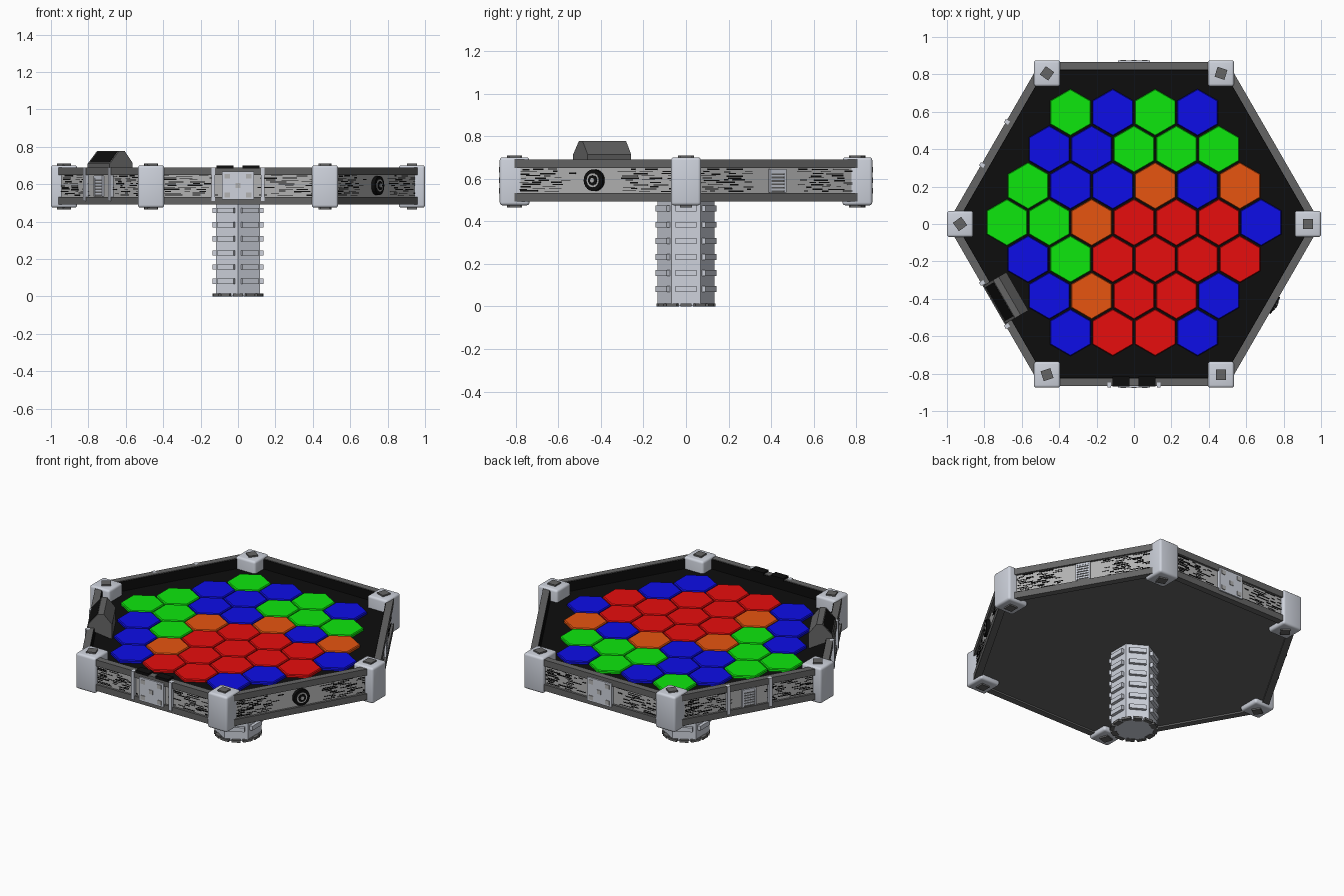
import bpy, bmesh, random
from math import sin, cos, pi, radians
from mathutils import Matrix, Vector

if "Cube" in bpy.data.objects:
    bpy.data.objects.remove(bpy.data.objects["Cube"])

random.seed(4)
C30 = cos(pi / 6)


def material(name, r, g, b):
    m = bpy.data.materials.new(name)
    m.diffuse_color = (r, g, b, 1)
    m.use_nodes = True
    m.node_tree.nodes["Principled BSDF"].inputs["Base Color"].default_value = m.diffuse_color
    return m


BLACK = material("black", 0.004, 0.004, 0.004)
DARK = material("dark_grey", 0.13, 0.13, 0.13)
MID = material("mid_grey", 0.45, 0.45, 0.45)
PALE = material("pale_grey", 0.62, 0.65, 0.72)
TILE = {"R": material("red", 0.8, 0.004, 0.004), "G": material("green", 0.004, 0.8, 0.004),
        "B": material("blue", 0.004, 0.004, 0.8), "O": material("orange", 0.8, 0.09, 0.005)}


def finish(name, bm, mat=None):
    bmesh.ops.recalc_face_normals(bm, faces=bm.faces)
    me = bpy.data.meshes.new(name)
    bm.to_mesh(me)
    bm.free()
    ob = bpy.data.objects.new(name, me)
    bpy.context.collection.objects.link(ob)
    if mat:
        me.materials.append(mat)
    return ob


def box(bm, frame, c, s):
    m = frame @ Matrix.Translation(c) @ Matrix.Diagonal((*s, 1))
    bmesh.ops.create_cube(bm, size=1, matrix=m)


def boxes(name, items, mat=None):
    bm = bmesh.new()
    for it in items:
        box(bm, *it)
    return finish(name, bm, mat)


def loft(bm, rings, closed=False):
    """Skin rings of points; cap the ends, or join last to first if closed."""
    vs = [[bm.verts.new(p) for p in r] for r in rings]
    n = len(vs[0])
    pairs = list(zip(vs, vs[1:])) + ([(vs[-1], vs[0])] if closed else [])
    for a, b in pairs:
        for i in range(n):
            j = (i + 1) % n
            bm.faces.new((a[i], a[j], b[j], b[i]))
    if not closed:
        bm.faces.new(vs[0][::-1])
        bm.faces.new(vs[-1])


def hexagon(r, z, turn=0, x=0, y=0):
    return [(x + r * cos(turn + k * pi / 3), y + r * sin(turn + k * pi / 3), z) for k in range(6)]


def hex_solid(name, rings, mat=None, turn=0, closed=False):
    bm = bmesh.new()
    loft(bm, [hexagon(r, z, turn) for r, z in rings], closed)
    return finish(name, bm, mat)


def side(deg, dist=0.0, z=0.0):
    """Frame on one hexagon side: x along the side, y outward, z up."""
    a = radians(deg)
    return Matrix.Translation((dist * cos(a), dist * sin(a), z)) @ Matrix.Rotation(a - pi / 2, 4, 'Z') @ Matrix.Diagonal((-1, 1, 1, 1))


# Table body: play bed, underside, panelled wall and the two rims
hex_solid("play_bed", [(0.83 / C30, 0.52), (0.83 / C30, 0.625)], BLACK)
hex_solid("underside", [(0.85 / C30, 0.503), (0.85 / C30, 0.52)], DARK)
WALL = 0.852
hex_solid("side_wall", [(WALL / C30, 0.52), (WALL / C30, 0.66), (0.832 / C30, 0.66), (0.832 / C30, 0.52)], MID, closed=True)
for name, z0, z1 in (("top_rim", 0.65, 0.69), ("bottom_rim", 0.493, 0.533)):
    hex_solid(name, [(0.866 / C30, z0), (0.866 / C30, z1), (0.825 / C30, z1), (0.825 / C30, z0)], DARK, closed=True)
hex_solid("inner_lining", [(0.827 / C30, 0.62), (0.827 / C30, 0.686), (0.822 / C30, 0.686), (0.822 / C30, 0.62)], BLACK, closed=True)

# Dark slits on every wall
slits = []
for deg in range(30, 390, 60):
    for row in range(11):
        t = -0.42 + random.uniform(0, 0.05)
        while t < 0.41:
            w = random.uniform(0.02, 0.10)
            if t > 0.1 or t + w < -0.1:
                z = 0.542 + row * 0.0102 + random.uniform(-0.002, 0.002)
                slits.append((side(deg, WALL, z), (t + w / 2, 0, 0), (w, 0.004, random.choice((0.003, 0.005, 0.007)))))
            t += w + random.uniform(0.015, 0.09)
boxes("wall_slits", slits, BLACK)

# Corner posts with small turned caps above and below
nubs = []
for k in range(6):
    a = k * pi / 3
    pos = Vector((0.93 * cos(a), 0.93 * sin(a), 0.588))
    post = boxes("corner_post", [(Matrix.Translation(pos), (0, 0, 0), (0.14, 0.14, 0.226))], PALE)
    bev = post.modifiers.new("soft_edges", 'BEVEL')
    bev.width, bev.segments = 0.014, 3
    for p in post.data.polygons:
        p.use_smooth = True
    for z in (-0.115, 0.115):
        nubs.append((Matrix.Translation(pos) @ Matrix.Rotation(a * 1.2, 4, 'Z'), (0, 0, z), (0.055, 0.055, 0.014)))
boxes("post_caps", nubs, DARK)

# Pedestal: hexagonal column with rungs and foot tabs
hex_solid("pedestal", [(0.135, 0.002), (0.135, 0.51)], PALE, turn=pi / 6)
rungs, tabs = [], []
for deg in range(0, 360, 60):
    for i in range(6):
        rungs.append((side(deg, 0.117), (0, 0.008, 0.082 + i * 0.0755), (0.1, 0.022, 0.028)))
    tabs.append((side(deg, 0.117), (0, 0.002, 0.0075), (0.05, 0.035, 0.015)))
    tabs.append((side(deg + 30, 0.125), (0, 0, 0.0075), (0.055, 0.025, 0.015)))
boxes("pedestal_rungs", rungs, PALE)
boxes("pedestal_tabs", tabs, DARK)

# Hexagonal tiles, lower chamfer edge in a dark ring look
ROWS = ["BRRB", "BORRB", "BGRRRR", "GGORRRB", "GBBOBO", "BBGGG", "GBGB"]
PITCH = 0.2265
tiles = {c: bmesh.new() for c in TILE}
for r, row in enumerate(ROWS):
    y = 0.008 + (r - 3) * PITCH * C30
    for i, c in enumerate(row):
        x = (i - (len(row) - 1) / 2) * PITCH
        loft(tiles[c], [hexagon(q, z, pi / 6, x, y) for q, z in
                        ((0.126, 0.62), (0.126, 0.637), (0.121, 0.643))])
for c, bm in tiles.items():
    finish(TILE[c].name + "_tiles", bm, TILE[c])

# Square plates on front and back walls
for deg, name in ((270, "front"), (90, "back")):
    f = side(deg, WALL, 0.593)
    boxes(name + "_plate", [(f, (0, 0.01, 0), (0.17, 0.025, 0.15))], PALE)
    studs = [(f, (sx * 0.058, 0.022, sz * 0.05), (0.03, 0.008, 0.026)) for sx in (-1, 1) for sz in (-1, 1)]
    studs.append((f, (0, 0.022, 0), (0.026, 0.008, 0.026)))
    boxes(name + "_plate_studs", studs, MID)

# Vertical ribs flanking three of the wall centres
boxes("wall_ribs", [(side(d, WALL, 0.6), (s * 0.133, 0.009, 0), (0.02, 0.026, 0.18))
                    for d in (270, 210, 150) for s in (-1, 1)], PALE)

# Grilles
for deg in (30, 150, 210):
    f = side(deg, WALL, 0.59)
    boxes("grille_back", [(f, (0, 0.003, 0), (0.085, 0.01, 0.11))], DARK)
    bars = [(f, (0, 0.008, -0.04 + i * 0.016), (0.07, 0.008, 0.008)) for i in range(6)]
    bars += [(f, (s * 0.04, 0.008, 0), (0.009, 0.012, 0.11)) for s in (-1, 1)]
    bars.append((f, (0, 0.008, 0.05), (0.085, 0.012, 0.012)))
    boxes("grille_bars", bars, PALE)

# Round target on the front right wall: stacked discs
for name, r, d, mat in (("target_disc", 0.051, 0.022, BLACK), ("target_ring", 0.033, 0.025, MID),
                        ("target_inner", 0.024, 0.028, BLACK), ("target_centre", 0.011, 0.031, MID)):
    bm = bmesh.new()
    bmesh.ops.create_cone(bm, cap_ends=True, segments=20, radius1=r, radius2=r, depth=d,
                          matrix=side(330, WALL + d / 2, 0.593) @ Matrix.Rotation(pi / 2, 4, 'X'))
    finish(name, bm, mat)

# Black blocks on the front rim
boxes("rim_blocks", [(side(270, 0.842, 0.692), (s * 0.07, 0, 0), (0.09, 0.052, 0.018)) for s in (-1, 1)], BLACK)

# Sloped console on the front left rim, with a dark screen
f = side(210, 0.79)
profile = [(0.07, 0.68), (0.07, 0.71), (0.012, 0.778), (-0.022, 0.778), (-0.07, 0.715), (-0.07, 0.62)]
bm = bmesh.new()
loft(bm, [[f @ Vector((t, n, z)) for n, z in profile] for t in (-0.118, 0.118)])
finish("console", bm, DARK)
bm = bmesh.new()
screen = [(0.066, 0.717), (0.016, 0.7755), (0.014, 0.772), (0.062, 0.712)]
loft(bm, [[f @ Vector((t, n, z)) for n, z in screen] for t in (-0.105, 0.105)])
finish("console_screen", bm, BLACK)
